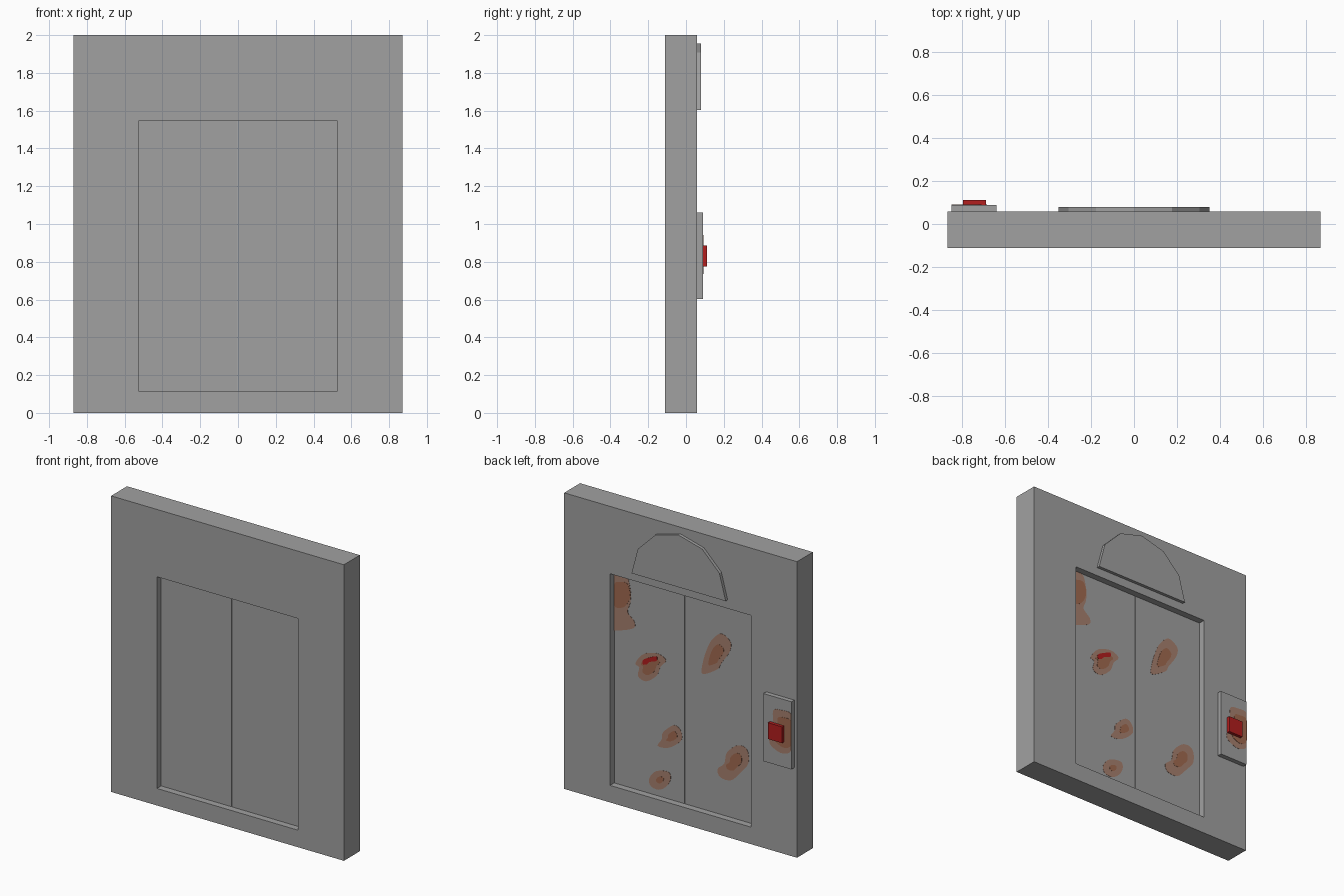
import bpy, bmesh, math
from mathutils import Vector

cube = bpy.data.objects.get("Cube")
if cube:
    bpy.data.objects.remove(cube, do_unlink=True)


def material(name, r, g, b):
    mat = bpy.data.materials.new(name)
    mat.use_nodes = True
    mat.diffuse_color = (r, g, b, 1)
    mat.node_tree.nodes["Principled BSDF"].inputs["Base Color"].default_value = (r, g, b, 1)
    return mat


grey = material("grey metal", .356, .356, .356)
light_rust = material("light rust", .381, .216, .156)
dark_rust = material("dark rust", .352, .144, .08)
red = material("red", .445, .013, .013)


def finish(name, bm, mat):
    bmesh.ops.recalc_face_normals(bm, faces=bm.faces)
    mesh = bpy.data.meshes.new(name)
    bm.to_mesh(mesh)
    bm.free()
    mesh.materials.append(mat)
    obj = bpy.data.objects.new(name, mesh)
    bpy.context.collection.objects.link(obj)
    return obj


def thicken(bm, faces, depth):
    """Extrude faces along y into a solid."""
    geom = bmesh.ops.extrude_face_region(bm, geom=faces)["geom"]
    moved = [v for v in geom if isinstance(v, bmesh.types.BMVert)]
    bmesh.ops.translate(bm, verts=moved, vec=(0, depth, 0))


def plate(name, outline, y0, y1, mat):
    """Solid with an (x, z) outline between two depths."""
    bm = bmesh.new()
    face = bm.faces.new([bm.verts.new((x, y0, z)) for x, z in outline])
    thicken(bm, [face], y1 - y0)
    return finish(name, bm, mat)


def rect(x0, x1, z0, z1):
    return [(x0, z0), (x1, z0), (x1, z1), (x0, z1)]


BACK = .058          # back surface of the wall
FRONT = -.112
RECESS = .045
DOOR_BACK = BACK - RECESS
PANEL_BACK = .089
OPEN_X, OPEN_LOW, OPEN_HIGH = .527, .115, 1.545

# Wall with a rectangular doorway
bm = bmesh.new()
outer, inner = [[bm.verts.new((x, FRONT, z)) for x, z in ring] for ring in (
    rect(-.87, .87, 0, 2), rect(-OPEN_X, OPEN_X, OPEN_LOW, OPEN_HIGH))]
ring = []
for i in range(4):
    j = (i + 1) % 4
    ring.append(bm.faces.new((outer[i], outer[j], inner[j], inner[i])))
thicken(bm, ring, BACK - FRONT)
finish("wall", bm, grey)

# Pair of sliding doors, recessed on both faces
for side, label in ((1, "left"), (-1, "right")):
    x0, x1 = sorted((side * .002, side * OPEN_X))
    plate(label + "_door", rect(x0, x1, OPEN_LOW, OPEN_HIGH),
          FRONT + RECESS, DOOR_BACK, grey)

# Half-round indicator plate above the doors
arc = [math.pi * i / 6 for i in range(7)]
plate("indicator_plate", [(.352 * math.cos(a), 1.603 + .352 * math.sin(a)) for a in arc],
      BACK, .079, grey)

# Call panel and its button
plate("call_panel", rect(-.85, -.64, .603, 1.06), BACK, PANEL_BACK, grey)
plate("call_button", rect(-.797, -.69, .775, .885), PANEL_BACK, .112, red)


def smooth_loop(points, steps=4):
    """Closed curve through the points."""
    pts = [Vector(p) for p in points]
    n = len(pts)
    out = []
    for i in range(n):
        a, b, c, d = (pts[(i + k) % n] for k in (-1, 0, 1, 2))
        for s in range(steps):
            t = s / steps
            out.append(b + (c - a) * t / 2 + (a * 2 - b * 5 + c * 4 - d) * t * t / 2
                       + (b * 3 - a - c * 3 + d) * t ** 3 / 2)
    return out


def stain(name, centre, points, y, layer, mat, scale=1, shift=(0, 0), limit=None):
    """Thin patch; points are hundredths, across (seen from behind) and up."""
    outline = []
    for p in smooth_loop(points):
        x = centre[0] - (p.x * scale + shift[0]) / 100
        z = centre[1] + (p.y * scale + shift[1]) / 100
        if limit:
            x = min(max(x, limit[0]), limit[1])
            z = min(z, limit[2])
        co = (round(x, 5), round(z, 5))
        if co not in outline:
            outline.append(co)
    return plate(name, outline, y, y + .0015 * layer, mat)


# Rust patches on the doors: a light blotch with a darker heart
patches = {
    "middle_left": ((.259, .985), .62, (0, 0), [
        (-11, -2), (-6, 5), (0, 8), (7, 9), (12, 6), (8, 1), (5, -6),
        (-3, -12), (-9, -10), (-8, -4)]),
    "middle_right": ((-.234, 1.178), .52, (0, 0), [
        (4, 16), (11, 12), (10, 5), (4, -4), (1, -9), (-10, -15),
        (-10, -8), (-7, 2), (-3, 10)]),
    "low_centre": ((.102, .534), .45, (1, 1), [
        (2, 9), (7, 7), (8, 1), (2, -5), (-4, -8), (-10, -8), (-7, -3), (-6, 2)]),
    "low_left": ((.184, .228), .35, (0, 0), [
        (-8, -1), (-3, 5), (6, 7), (8, 3), (5, -3), (-1, -7), (-7, -6)]),
    "low_right": ((-.376, .486), .5, (0, 1), [
        (2, 13), (9, 12), (10, 3), (4, -5), (-3, -12), (-11, -12),
        (-13, -7), (-8, -2), (-6, 6)]),
}
for label, (centre, scale, shift, points) in patches.items():
    stain(label + "_rust", centre, points, DOOR_BACK, 1, light_rust)
    stain(label + "_rust_heart", centre, points, DOOR_BACK, 2, dark_rust, scale, shift)

# Rust in the upper corner, trimmed by the doorway
corner, trim = (.476, 1.386), (-OPEN_X, OPEN_X, OPEN_HIGH)
stain("corner_rust", corner, [
    (-8, 18), (3, 17), (7, 7), (7, -2), (5, -9), (10, -14), (9, -19), (-5, -24), (-9, -22)],
    DOOR_BACK, 1, light_rust, limit=trim)
stain("corner_rust_heart", corner, [
    (-5, 7), (0, 10), (5, 10), (7, 3), (5, -3), (1, -7), (-5, -7)],
    DOOR_BACK, 2, dark_rust, limit=trim)

# Red mark over the middle left patch
stain("red_mark", (.259, .985), [
    (-5, 2), (0, 5), (5, 7), (5, 4), (0, 2), (-2, 0), (-5, -1)], DOOR_BACK, 3, red)

# Rust behind the call button, trimmed by the panel edge
button, edge = (-.765, .834), (-.85, -.64, 1.06)
halo = [(-5, 13), (1, 15), (9, 14), (11, 2), (9, -10), (2, -14), (-5, -12), (-8, -8), (-5, 2)]
stain("button_rust", button, halo, PANEL_BACK, 1, light_rust, limit=edge)
stain("button_rust_heart", button, halo, PANEL_BACK, 2, dark_rust, .7, (2, 0), edge)
